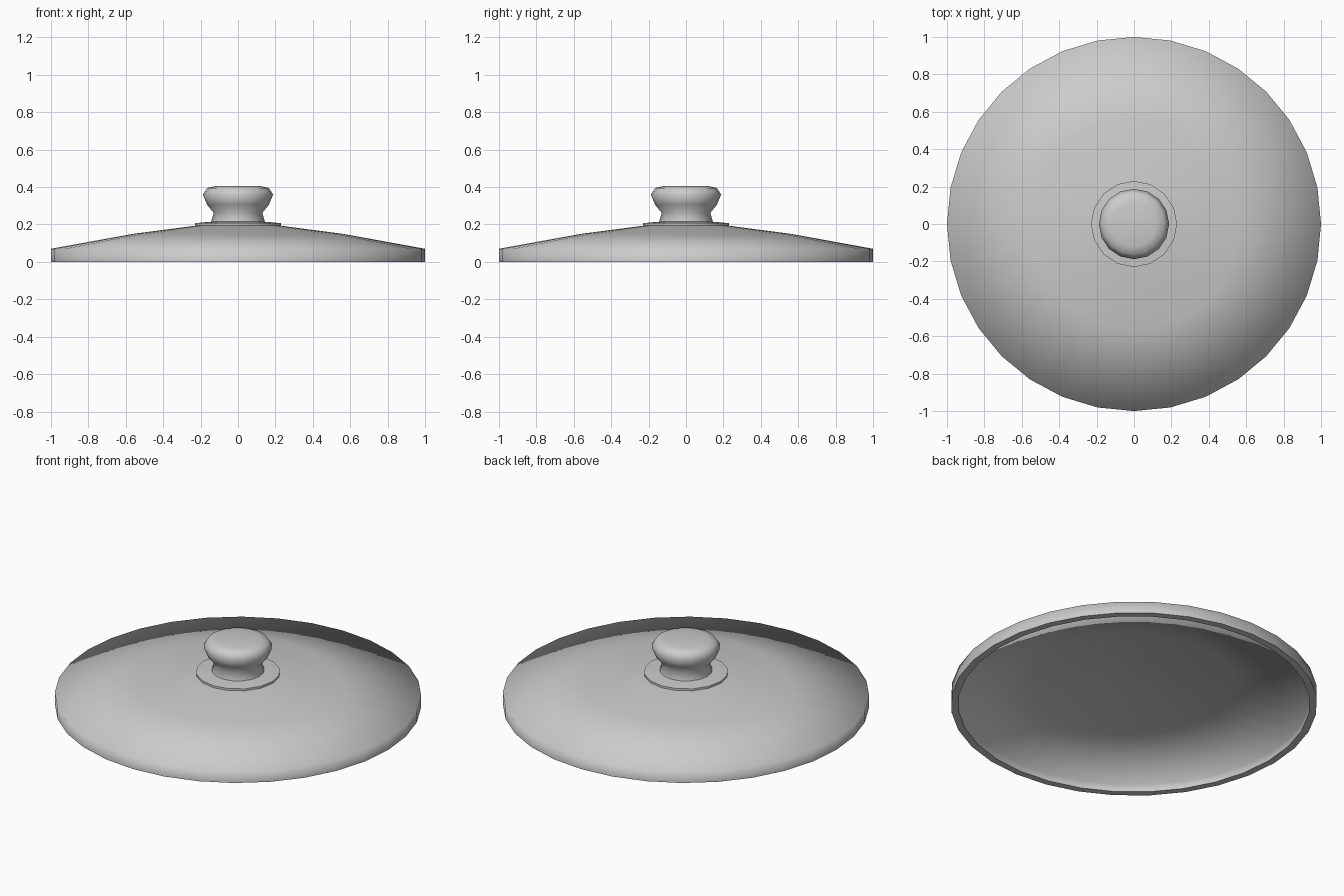
import bpy, bmesh, math

old = bpy.data.objects.get("Cube")
if old:
    bpy.data.objects.remove(old, do_unlink=True)

grey = bpy.data.materials.new("light_grey")
grey.use_nodes = True
GREY = (0.6, 0.6, 0.6, 1)
grey.diffuse_color = GREY
grey.node_tree.nodes["Principled BSDF"].inputs["Base Color"].default_value = GREY


def lathe(name, profile, sides, angle):
    """Spin a (radius, height) profile around z; both ends lie on the axis."""
    bm = bmesh.new()
    verts = [bm.verts.new((r, 0, z)) for r, z in profile]
    edges = [bm.edges.new(pair) for pair in zip(verts, verts[1:])]
    bmesh.ops.spin(bm, geom=verts + edges, cent=(0, 0, 0), axis=(0, 0, 1),
                   angle=math.tau, steps=sides, use_duplicate=False)
    bmesh.ops.remove_doubles(bm, verts=bm.verts, dist=0.0005)
    bmesh.ops.recalc_face_normals(bm, faces=bm.faces)
    mesh = bpy.data.meshes.new(name)
    bm.to_mesh(mesh)
    bm.free()
    mesh.materials.append(grey)
    obj = bpy.data.objects.new(name, mesh)
    bpy.context.collection.objects.link(obj)
    bpy.ops.object.select_all(action="DESELECT")
    obj.select_set(True)
    bpy.context.view_layer.objects.active = obj
    bpy.ops.object.shade_smooth_by_angle(angle=math.radians(angle))
    return obj


# Shallow dome with a short vertical rim and a hollow underside
lathe("lid_dome", [(0, 0.205), (0.2, 0.197), (0.56, 0.15), (1, 0.07), (1, 0),
                   (0.96, 0), (0.96, 0.045), (0.55, 0.125), (0.2, 0.17), (0, 0.178)],
      32, 85)

# Thin collar under the knob
lathe("knob_collar", [(0, 0.195), (0.23, 0.195), (0.23, 0.207), (0.14, 0.215),
                      (0, 0.215)], 16, 60)

# Waisted knob with a nearly flat top
lathe("knob", [(0, 0.21), (0.145, 0.21), (0.13, 0.262), (0.165, 0.305),
               (0.188, 0.36), (0.165, 0.395), (0.12, 0.405), (0, 0.407)], 16, 75)
